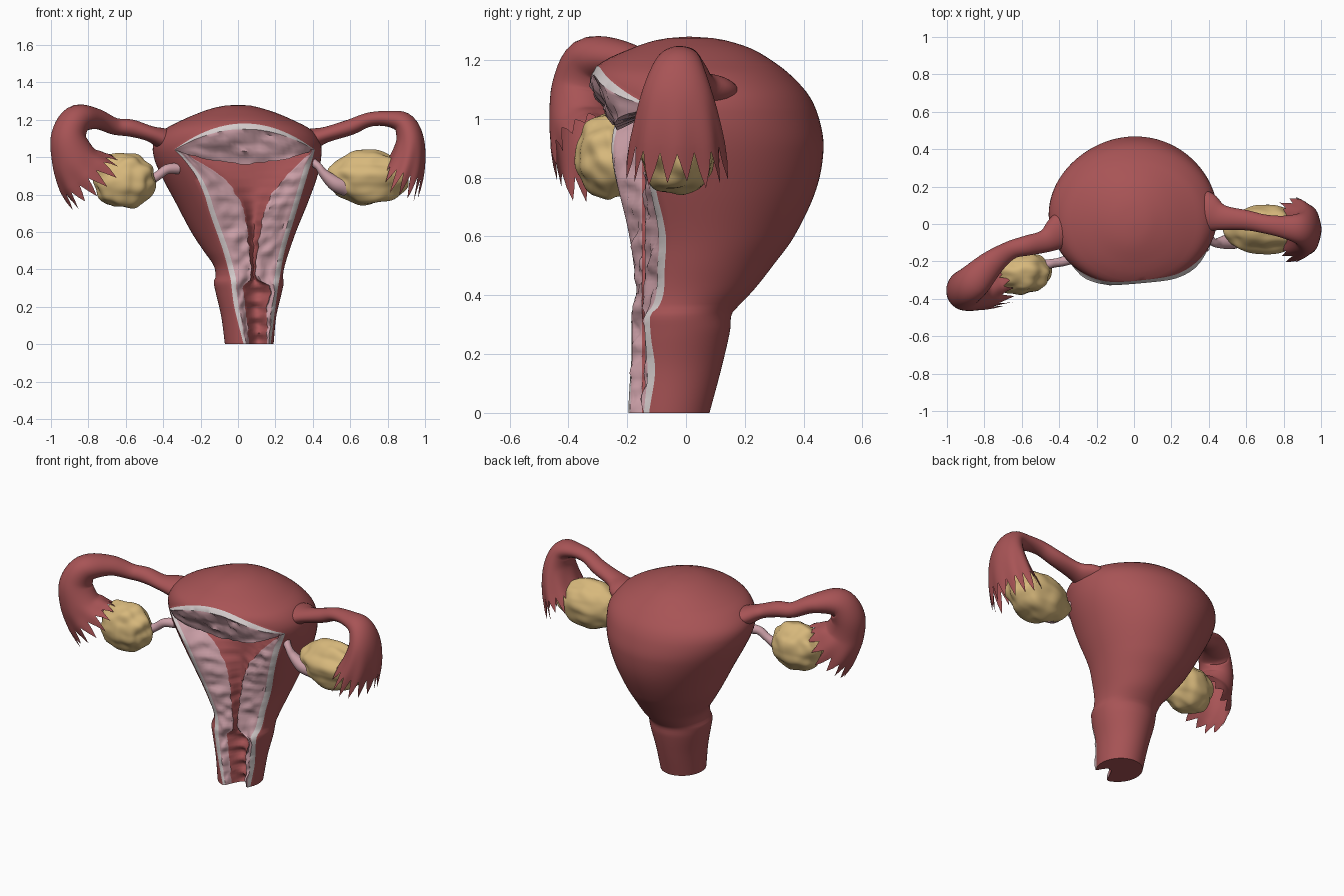
import bpy, bmesh, math, random
from mathutils import Vector, noise

if "Cube" in bpy.data.objects:
    bpy.data.objects.remove(bpy.data.objects["Cube"])

random.seed(4)


def material(name, c):
    m = bpy.data.materials.new(name)
    m.diffuse_color = (*c, 1)
    m.use_nodes = True
    m.node_tree.nodes["Principled BSDF"].inputs["Base Color"].default_value = m.diffuse_color
    return m


RED = material("muscle red", (0.39, 0.088, 0.092))
PINK = material("lining pink", (0.60, 0.35, 0.39))
GREY = material("cut rim grey", (0.66, 0.60, 0.60))
YELLOW = material("ovary yellow", (0.68, 0.48, 0.20))


def interp(tab, u):
    """Smooth interpolation of table rows (key, values...)."""
    n = len(tab)
    i = max(k for k in range(n - 1) if k == 0 or tab[k][0] <= u)
    a, b = tab[i], tab[i + 1]
    p, q = tab[max(i - 1, 0)], tab[min(i + 2, n - 1)]
    h = b[0] - a[0]
    t = (u - a[0]) / h
    out = []
    for k in range(1, len(a)):
        ma = (b[k] - p[k]) / (b[0] - p[0]) * h
        mb = (q[k] - a[k]) / (q[0] - a[0]) * h
        out.append((2*t**3 - 3*t*t + 1)*a[k] + (t**3 - 2*t*t + t)*ma
                   + (3*t*t - 2*t**3)*b[k] + (t**3 - t*t)*mb)
    return out


def loft(bm, rows, closed=False, mat=lambda i, j: 0):
    vs = [[bm.verts.new(p) for p in r] for r in rows]
    n = len(rows[0])
    for i in range(len(rows) - 1):
        for j in range(n if closed else n - 1):
            k = (j + 1) % n
            f = bm.faces.new((vs[i][j], vs[i][k], vs[i + 1][k], vs[i + 1][j]))
            f.material_index = mat(i, j)
    return vs


def finish(bm, name, mats, angle=50):
    bmesh.ops.remove_doubles(bm, verts=bm.verts, dist=0.0004)
    bmesh.ops.recalc_face_normals(bm, faces=bm.faces)
    me = bpy.data.meshes.new(name)
    bm.to_mesh(me)
    bm.free()
    for m in mats:
        me.materials.append(m)
    ob = bpy.data.objects.new(name, me)
    bpy.context.collection.objects.link(ob)
    bpy.ops.object.select_all(action='DESELECT')
    ob.select_set(True)
    bpy.context.view_layer.objects.active = ob
    bpy.ops.object.shade_smooth_by_angle(angle=math.radians(angle))
    return ob


# Uterus outline: z, left, right, front, back
BODY = [(0, -.07, .19, -.20, .08), (.15, -.09, .205, -.205, .12),
        (.28, -.12, .235, -.21, .15), (.335, -.13, .245, -.21, .155),
        (.36, -.12, .24, -.205, .175), (.42, -.13, .25, -.205, .232),
        (.5, -.185, .275, -.21, .295), (.6, -.25, .31, -.23, .368),
        (.76, -.335, .375, -.285, .443), (.9, -.41, .425, -.32, .468),
        (1.0, -.45, .445, -.335, .453), (1.08, -.45, .44, -.34, .418),
        (1.15, -.39, .385, -.33, .355), (1.2, -.295, .29, -.275, .29),
        (1.24, -.2, .195, -.185, .22), (1.263, -.13, .12, -.12, .15),
        (1.275, -.07, .07, -.06, .09), (1.28, 0, 0, .01, .01)]
# Front opening: z, outer left, inner left, inner right, outer right
OPEN = [(0, .03, .06, .155, .175), (.2, -.02, .04, .155, .20),
        (.31, -.035, .03, .17, .215), (.35, -.04, .068, .10, .222),
        (.5, -.08, .06, .105, .25), (.7, -.15, .035, .14, .31),
        (.8, -.18, -.01, .18, .34), (.9, -.225, -.09, .26, .37),
        (1.0, -.30, -.25, .36, .40), (1.04, -.34, -.32, .395, .41)]
TOPZ, ARCH, AX, AW = 1.04, .14, .035, .375


def section(z):
    l, r, f, b = interp(BODY, z)
    return (l + r) / 2, (r - l) / 2, (f + b) / 2, (b - f) / 2


def angle_at(z, x):
    cx, rx, _, _ = section(z)
    return math.asin(max(-1, min(1, (x - cx) / rx)))


def skin(z, a):
    cx, rx, cy, ry = section(z)
    return Vector((cx + rx * math.sin(a), cy - ry * math.cos(a), z))


def arc(z, al, ar, n=64):
    return [skin(z, ar + (al + 2 * math.pi - ar) * k / n) for k in range(n + 1)]


def rough(p, amp=.014):
    q = Vector(p)
    return q + Vector((0, amp * noise.noise(q * 22), 0))


def cut_wall(outer, inner, n=7):
    rim = outer.lerp(inner, min(.4, .03 / max((inner - outer).length, .001)))
    rim.y -= .012
    return [rim] + [rough(rim.lerp(inner, k / n), .022) for k in range(1, n)] + [inner]


# Uterus body with the cut front and the open cavity
bm = bmesh.new()
rows = []
N = 64
for i in range(71):
    z = TOPZ * i / 70
    xl, il, ir, xr = interp(OPEN, z)
    ring = arc(z, angle_at(z, xl), angle_at(z, xr), N)
    wob = .012 * noise.noise(Vector((0, 3, z * 28)))
    L, R = Vector((il + wob, -.15, z)), Vector((ir + wob, -.14, z))
    depth = .06 + (.014 * math.sin(z * 75) if z < .33 else 0)
    cav = [L.lerp(R, k / 8) + Vector((0, depth * math.sin(math.pi * k / 8), 0))
           for k in range(1, 8)]
    rows.append(ring + cut_wall(ring[-1], L) + cav + cut_wall(ring[0], R)[::-1])


def wall_mat(i, j):
    if j < N or N + 8 <= j < N + 16:
        return 0
    return 2 if j in (N, N + 23) else 1


vs = loft(bm, rows, True, wall_mat)
bm.faces.new(vs[0])
# Fundus dome above the arched opening
T = 14
dome = []
for i in range(T + 1):
    t = 1 - i / T
    z = TOPZ + ARCH * (1 - t * t)
    dome.append(arc(z, angle_at(z, AX - AW * t), angle_at(z, AX + AW * t), N))
a0 = angle_at(TOPZ + ARCH, AX)
for z in (1.195, 1.21, 1.225, 1.24, 1.25, 1.26, 1.268, 1.275, 1.278, 1.28):
    dome.append(arc(z, a0, a0, N))
loft(bm, dome)
# Cut lip under the dome, its rim standing slightly proud
lip = [[] for _ in range(11)]
for k in range(-T, T + 1):
    t = k / T
    s = 1 - t * t
    z = TOPZ + ARCH * s
    top = skin(z, angle_at(z, AX + AW * t))
    low = Vector((AX + AW * .97 * t, top.y * (1 - s) - .235 * s, 1.035 - .07 * s))
    low.z += .012 * noise.noise(low * 25) * s
    rim = top.lerp(low, .14) + Vector((0, -.025 * min(1, 3 * s), 0))
    col = [top, rim]
    col += [rough(rim.lerp(low, m / 8), .03 * s) for m in range(1, 8)]
    col += [low, Vector((low.x, max(low.y, -.09), 1.03))]
    for r, p in zip(lip, col):
        r.append(p)
loft(bm, lip, False, lambda i, j: 2 if i == 0 else 1)
finish(bm, "uterus", [RED, PINK, GREY])


# Tubes: path points are x, y, z, radius across, radius in the bend plane
def tube(name, pts, mat, fringe=0, cols=64):
    tab = [(i, *p) for i, p in enumerate(pts)]
    end = len(pts) - 1

    def ring_point(u, j):
        x, y, z, ra, rb = interp(tab, u)
        c = Vector((x, y, z))
        t = (Vector(interp(tab, u + .02)[:3]) - Vector(interp(tab, u - .02)[:3])).normalized()
        n = Vector((0, 1, 0))
        n = (n - t * n.dot(t)).normalized()
        a = 2 * math.pi * j / cols
        w = 1 + (.05 * math.cos(a * 8) * max(0, u - end + 2) / 2 if fringe else 0)
        return c + n * ra * w * math.cos(a) + t.cross(n) * rb * w * math.sin(a)

    u0 = end - fringe
    steps = int(u0 * 6)
    rws = [[ring_point(u0 * i / steps, j) for j in range(cols)] for i in range(steps + 1)]
    if fringe:  # zigzag fingers, four columns each
        size = [random.uniform(.75, 1.12) for _ in range(cols // 4)]
        for i in range(1, 7):
            rws.append([ring_point(u0 + fringe * i / 6 * (.2, .6, 1, .6)[j % 4]
                                   * (size[j // 4] if j % 4 else 1), j)
                        for j in range(cols)])
    b = bmesh.new()
    v = loft(b, rws, True)
    b.faces.new(v[0])
    if not fringe:
        b.faces.new(v[-1])
    return finish(b, name, [mat])


tube("left_tube", [(-.26, .02, 1.06, .11, .05), (-.38, -.035, 1.092, .10, .058),
                   (-.47, -.09, 1.125, .062, .042), (-.57, -.115, 1.155, .054, .046),
                   (-.66, -.14, 1.165, .05, .045), (-.76, -.21, 1.205, .07, .055),
                   (-.86, -.31, 1.20, .095, .08), (-.905, -.35, 1.11, .105, .095),
                   (-.88, -.355, 1.0, .11, .12), (-.83, -.335, .92, .125, .155),
                   (-.75, -.31, .84, .135, .19)], RED, 1.05)
tube("right_tube", [(.26, .08, 1.06, .12, .05), (.38, .06, 1.092, .115, .058),
                    (.47, .035, 1.12, .068, .042), (.60, .02, 1.16, .054, .042),
                    (.70, .0, 1.20, .05, .038), (.80, -.015, 1.205, .06, .042),
                    (.885, -.025, 1.18, .085, .06), (.92, -.03, 1.09, .12, .075),
                    (.90, -.03, .96, .15, .10), (.84, -.03, .81, .175, .13)], RED, .9)

# Ligaments joining the ovaries to the body
tube("left_ligament", [(-.48, -.22, .87, .03, .03), (-.43, -.21, .90, .024, .024),
                       (-.38, -.20, .935, .026, .026), (-.32, -.18, .94, .03, .03)], PINK, 0, 16)
tube("right_ligament", [(.58, -.07, .84, .05, .05), (.52, -.09, .86, .045, .042),
                        (.46, -.10, .91, .03, .026), (.43, -.10, .95, .022, .02),
                        (.39, -.07, .98, .025, .025)], PINK, 0, 16)


# Ovaries: lumpy ellipsoids
def ovary(name, c, r):
    b = bmesh.new()
    bmesh.ops.create_icosphere(b, subdivisions=5, radius=1)
    for v in b.verts:
        d = v.co.normalized()
        k = .98 + .12 * noise.noise(d * 2.2 + Vector(c) * 7)
        v.co = Vector([c[m] + r[m] * d[m] * k for m in range(3)])
    finish(b, name, [YELLOW])


ovary("left_ovary", (-.61, -.26, .875), (.17, .12, .15))
ovary("right_ovary", (.695, -.03, .89), (.22, .13, .145))
